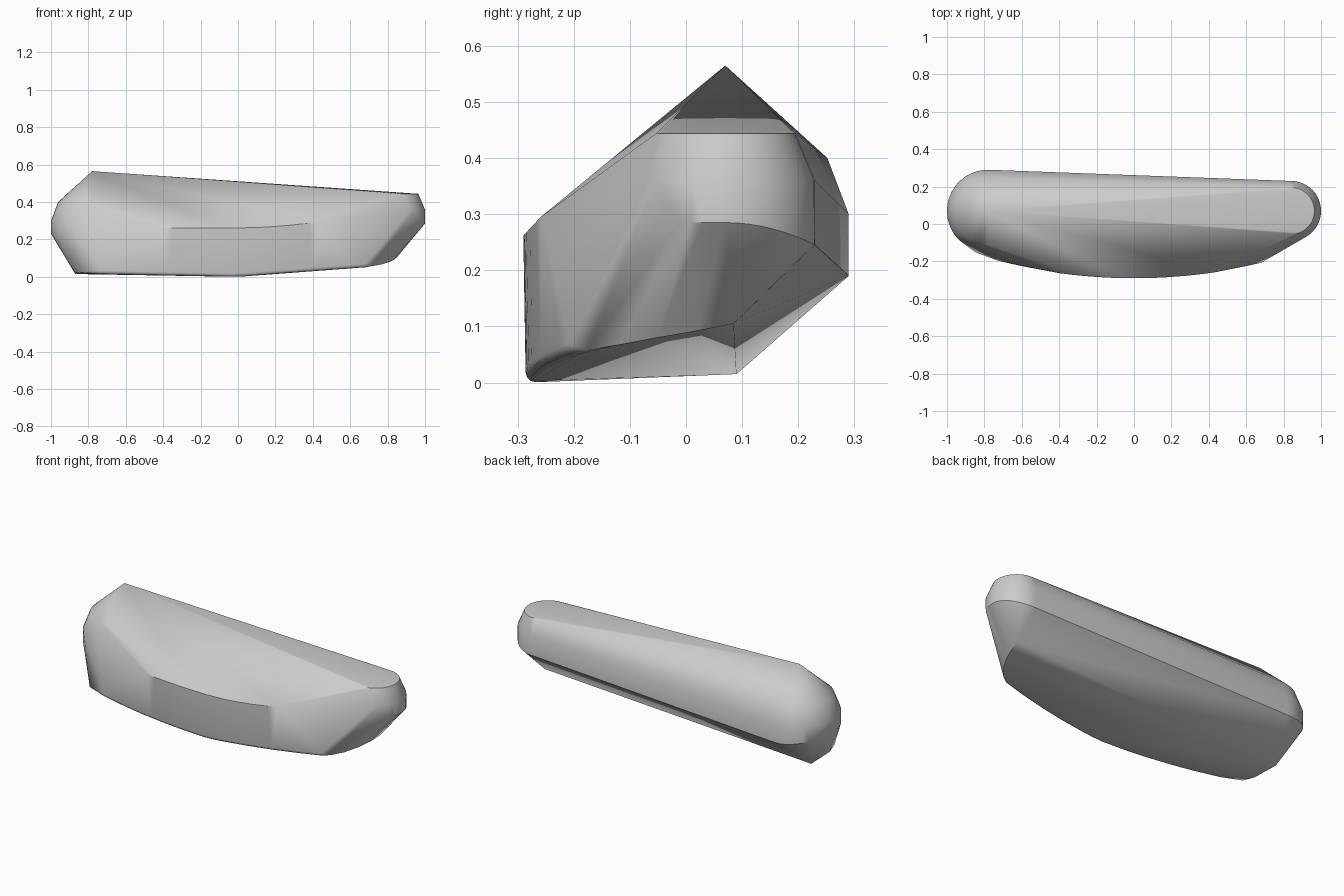
import bpy, bmesh, math
from math import cos, sin, radians

cube = bpy.data.objects.get("Cube")
if cube:
    bpy.data.objects.remove(cube, do_unlink=True)

stone = bpy.data.materials.new("grey stone")
stone.use_nodes = True
grey = (0.6, 0.6, 0.6, 1)
stone.diffuse_color = grey
stone.node_tree.nodes["Principled BSDF"].inputs["Base Color"].default_value = grey


def arc(cx, cy, r, start, end, z_mid, z_back, steps=16):
    """Horizontal arc whose height eases from z_mid to z_back towards +y."""
    out = []
    for i in range(steps + 1):
        a = radians(start + (end - start) * i / steps)
        t = max(0, sin(a)) ** 2
        out.append((cx + r * cos(a), cy + r * sin(a), z_mid + (z_back - z_mid) * t))
    return out


def belly(x):
    return -0.29 + 0.17 * x * x


points = [(-0.78, 0.07, 0.565)]                          # peak
# Rounded shoulder below the peak
points += arc(-0.78, 0.07, 0.182, 90, 270, 0.40, 0.40)
points += arc(-0.78, 0.07, 0.22, 90, 225, 0.30, 0.30)
points += arc(-0.78, 0.07, 0.22, 90, 215, 0.23, 0.19)
# Rounded nose at the low end
points += arc(0.84, 0.07, 0.125, -80, 90, 0.444, 0.444)
points += arc(0.84, 0.07, 0.16, -60, 90, 0.36, 0.36)
points += arc(0.84, 0.07, 0.16, -30, 90, 0.285, 0.245)

# Curved front belly: upper ridge, lower front and underside
for i in range(17):
    x = -0.4 + 0.83 * i / 16
    points.append((x, belly(x), 0.262 + 0.18 * max(x, 0) ** 2))
for i in range(21):
    x = -0.73 + 1.41 * i / 20
    base = 0.075 * x if x > 0 else -0.02 * x
    y = belly(x) + 0.004
    for a in (0, 30, 60, 90):
        points.append((x, y + 0.018 * (1 - cos(radians(a))),
                       base + 0.018 * (1 - sin(radians(a)))))

# Underside corners at both ends
points += [(-0.87, 0.09, 0.015), (-0.87, -0.08, 0.02), (-0.85, -0.15, 0.025),
           (0.85, 0.085, 0.105), (0.835, 0.02, 0.092), (0.81, -0.05, 0.08),
           (0.77, -0.12, 0.067), (0.72, -0.175, 0.058)]

# Wrap the outline in one convex body
bm = bmesh.new()
for p in points:
    bm.verts.new(p)
bmesh.ops.remove_doubles(bm, verts=bm.verts, dist=0.0005)
bmesh.ops.convex_hull(bm, input=bm.verts)
bmesh.ops.delete(bm, geom=[v for v in bm.verts if not v.link_faces], context='VERTS')
bmesh.ops.dissolve_limit(bm, angle_limit=radians(1), verts=bm.verts, edges=bm.edges)
bmesh.ops.recalc_face_normals(bm, faces=bm.faces)
mesh = bpy.data.meshes.new("stone_body")
bm.to_mesh(mesh)
bm.free()
mesh.materials.append(stone)
body = bpy.data.objects.new("stone_body", mesh)
bpy.context.collection.objects.link(body)
bpy.ops.object.select_all(action='DESELECT')
body.select_set(True)
bpy.context.view_layer.objects.active = body
bpy.ops.object.shade_smooth_by_angle(angle=radians(35))
